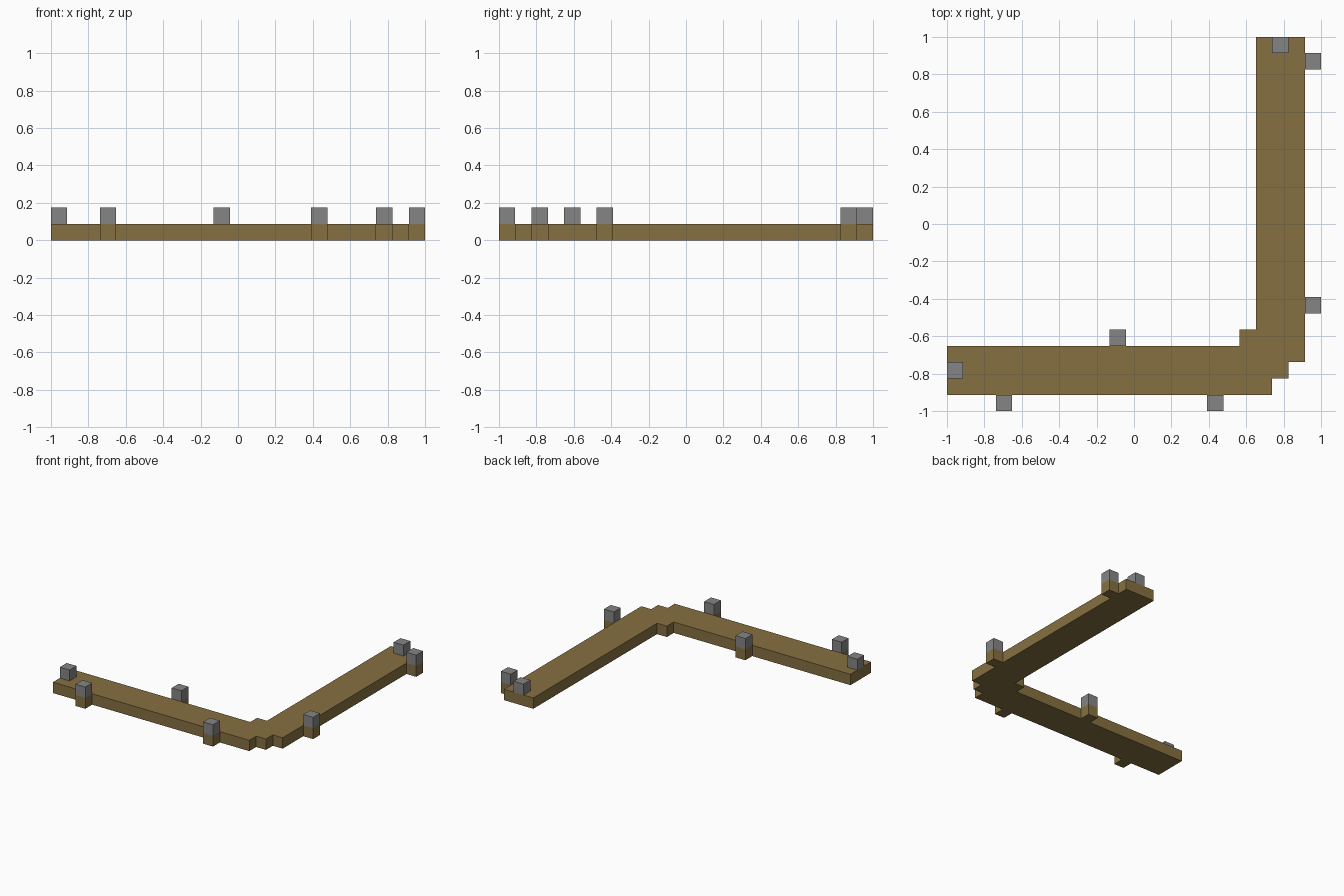
import bpy, bmesh

cube = bpy.data.objects.get("Cube")
if cube:
    bpy.data.objects.remove(cube, do_unlink=True)

U = 2 / 23  # side of one block; the plan is 23 blocks square


def material(name, rgb):
    m = bpy.data.materials.new(name)
    m.use_nodes = True
    m.diffuse_color = (*rgb, 1)
    m.node_tree.nodes["Principled BSDF"].inputs["Base Color"].default_value = (*rgb, 1)
    return m


wood = material("brown wood", (0.24, 0.162, 0.052))
stone = material("grey stone", (0.235, 0.235, 0.235))


def prism(name, outline, level, mat):
    """Extrude a plan outline, given in blocks, one block upward."""
    bm = bmesh.new()
    face = bm.faces.new([bm.verts.new((x * U - 1, y * U - 1, level * U)) for x, y in outline])
    top = bmesh.ops.extrude_face_region(bm, geom=[face])["geom"]
    bmesh.ops.translate(bm, vec=(0, 0, U), verts=[v for v in top if isinstance(v, bmesh.types.BMVert)])
    bmesh.ops.recalc_face_normals(bm, faces=bm.faces)
    mesh = bpy.data.meshes.new(name)
    bm.to_mesh(mesh)
    bm.free()
    mesh.materials.append(mat)
    obj = bpy.data.objects.new(name, mesh)
    bpy.context.collection.objects.link(obj)
    return obj


def block(name, x, y, level, mat):
    return prism(name, [(x, y), (x + 1, y), (x + 1, y + 1), (x, y + 1)], level, mat)


# L-shaped walkway with a stepped corner
prism("walkway", [(0, 1), (20, 1), (20, 2), (21, 2), (21, 3), (22, 3), (22, 23),
                  (19, 23), (19, 5), (18, 5), (18, 4), (0, 4)], 0, wood)

# Posts beside the walkway: wooden base with a stone cap
for i, (x, y) in enumerate([(3, 0), (16, 0), (10, 4), (22, 6), (22, 21)], 1):
    block(f"side_post_base_{i}", x, y, 0, wood)
    block(f"side_post_cap_{i}", x, y, 1, stone)

# Stone blocks standing on the two ends of the walkway
block("right_end_block", 0, 2, 1, stone)
block("back_end_block", 20, 22, 1, stone)
